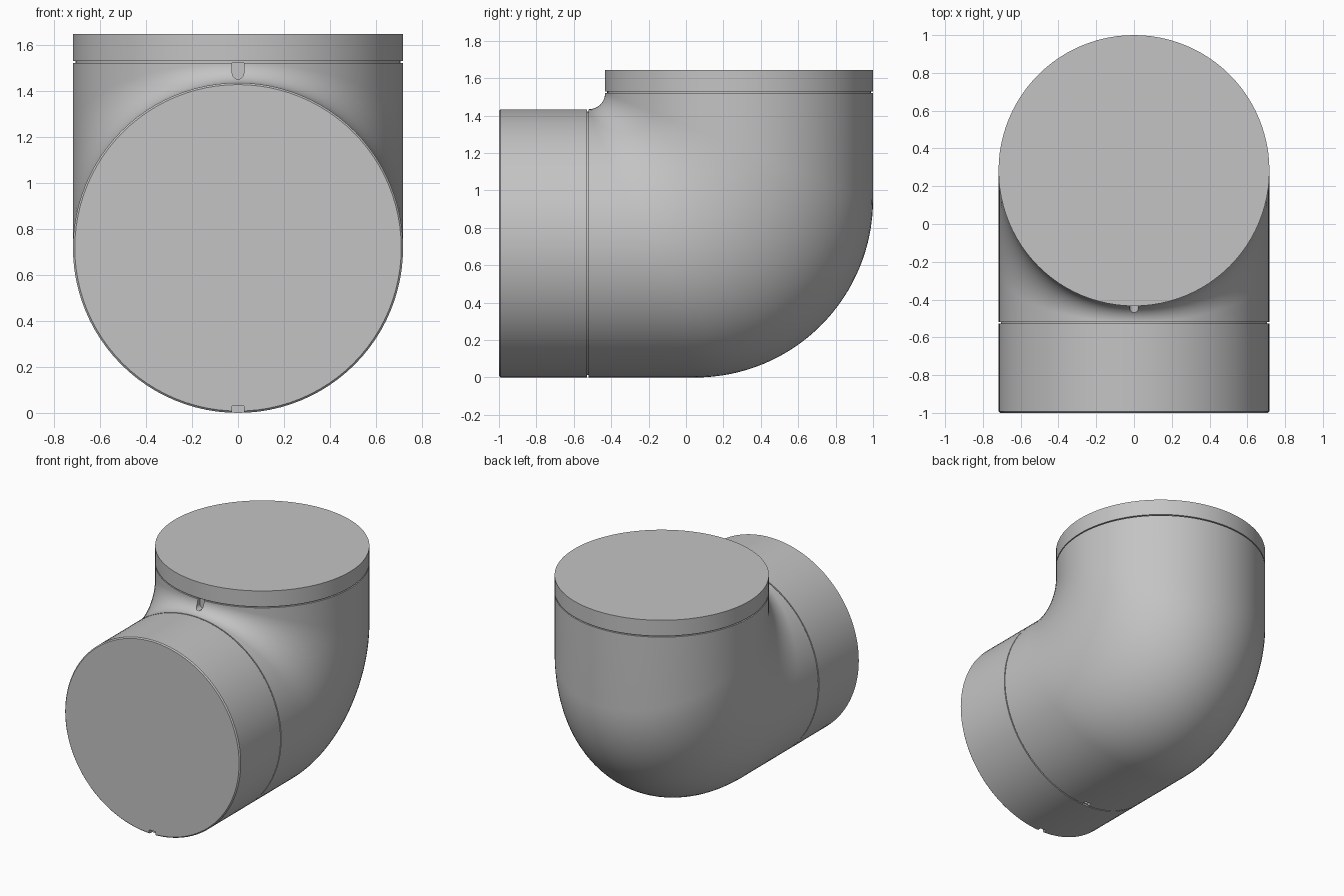
import bpy, bmesh
from math import sin, cos, pi
from mathutils import Matrix

cube = bpy.data.objects.get("Cube")
if cube:
    bpy.data.objects.remove(cube, do_unlink=True)

R = 0.717                  # pipe radius
YV, ZH = 1 - R, R          # axes of the upright and the level pipe
FRONT, TOP = -1.0, 1.645   # open ends
SEAM_Y, SEAM_Z = -0.52, 1.52
R_IN, R_OUT = 0.086, 0.95  # bend radii on the inside and outside
GAP, DEPTH = 0.008, 0.012  # seam groove
SEG, STEPS = 96, 32

grey = bpy.data.materials.new("plain grey")
grey.use_nodes = True
grey.diffuse_color = (0.55, 0.55, 0.55, 1)
grey.node_tree.nodes["Principled BSDF"].inputs["Base Color"].default_value = grey.diffuse_color


def link(name, bm):
    bmesh.ops.recalc_face_normals(bm, faces=bm.faces)
    mesh = bpy.data.meshes.new(name)
    bm.to_mesh(mesh)
    bm.free()
    mesh.materials.append(grey)
    obj = bpy.data.objects.new(name, mesh)
    bpy.context.collection.objects.link(obj)
    return obj


def skin(name, rings):
    """Closed solid through a row of rings of points."""
    bm = bmesh.new()
    loops = [[bm.verts.new(p) for p in ring] for ring in rings]
    for a, b in zip(loops, loops[1:]):
        for k in range(SEG):
            n = (k + 1) % SEG
            bm.faces.new((a[k], a[n], b[n], b[k]))
    bm.faces.new(loops[0])
    bm.faces.new(loops[-1])
    bmesh.ops.remove_doubles(bm, verts=bm.verts, dist=0.0001)
    return link(name, bm)


def circle(r, place):
    return [place(r * cos(2 * pi * k / SEG), r * sin(2 * pi * k / SEG)) for k in range(SEG)]


def activate(obj):
    bpy.ops.object.select_all(action='DESELECT')
    obj.select_set(True)
    bpy.context.view_layer.objects.active = obj


def notch(obj, x, y, z, rounded=False):
    """Cut a box, optionally with a round lower end, out of a part."""
    def middle(span):
        return (span[0] + span[1]) / 2

    def size(span):
        return span[1] - span[0]

    bm = bmesh.new()
    if rounded:
        half = size(x) / 2
        outline = [(x[1], z[1]), (x[0], z[1])]
        outline += [(middle(x) - half * cos(pi * i / 10), z[0] + half - half * sin(pi * i / 10))
                    for i in range(11)]
        face = bm.faces.new([bm.verts.new((px, y[0], pz)) for px, pz in outline])
        out = bmesh.ops.extrude_face_region(bm, geom=[face])
        moved = [v for v in out["geom"] if isinstance(v, bmesh.types.BMVert)]
        bmesh.ops.translate(bm, verts=moved, vec=(0, size(y), 0))
    else:
        place = Matrix.Translation((middle(x), middle(y), middle(z)))
        bmesh.ops.create_cube(bm, size=1, matrix=place @ Matrix.Diagonal((size(x), size(y), size(z), 1)))
    cutter = link("notch_cutter", bm)
    cutter.hide_render = True
    cut = obj.modifiers.new("notch", 'BOOLEAN')
    cut.operation, cut.solver, cut.object = 'DIFFERENCE', 'EXACT', cutter
    activate(obj)
    bpy.ops.object.modifier_apply(modifier=cut.name)
    bpy.data.objects.remove(cutter, do_unlink=True)


# Elbow: each lengthwise line bends with its own radius, tight inside, wide outside
def elbow_point(u, s, step):
    r = R_IN + (R_OUT - R_IN) * (s + R) / (2 * R)
    if step < 0:
        return (u, SEAM_Y, ZH - s)
    if step > STEPS:
        return (u, YV + s, SEAM_Z)
    t = pi / 2 * step / STEPS
    return (u, YV + s - r + r * sin(t), ZH - s + r - r * cos(t))


elbow = skin("elbow", [circle(R, lambda u, s, j=j: elbow_point(u, s, j))
                       for j in range(-1, STEPS + 2)])

# Front collar: narrow neck at the seam, small chamfer at the open end
front_profile = [(R - DEPTH, SEAM_Y), (R - DEPTH, SEAM_Y - GAP), (R, SEAM_Y - GAP),
                 (R, FRONT + GAP), (R - GAP, FRONT)]
front_collar = skin("front_collar", [circle(r, lambda u, v, y=y: (u, y, ZH + v))
                                     for r, y in front_profile])

# Top collar
top_profile = [(R - DEPTH, SEAM_Z), (R - DEPTH, SEAM_Z + GAP), (R, SEAM_Z + GAP), (R, TOP)]
top_collar = skin("top_collar", [circle(r, lambda u, v, z=z: (u, YV + v, z))
                                 for r, z in top_profile])

# Alignment notches: under the top seam, under the front seam and at the front end
WIDTH = (-0.025, 0.025)
notch(elbow, WIDTH, (-0.6, -0.41), (1.45, SEAM_Z + 0.01), rounded=True)
notch(elbow, WIDTH, (SEAM_Y - 0.01, SEAM_Y + 0.035), (-0.02, 0.03))
notch(front_collar, WIDTH, (FRONT - 0.02, FRONT + 0.035), (-0.02, 0.03))

for part in (elbow, front_collar, top_collar):
    activate(part)
    bpy.ops.object.shade_smooth_by_angle(angle=pi / 6)
